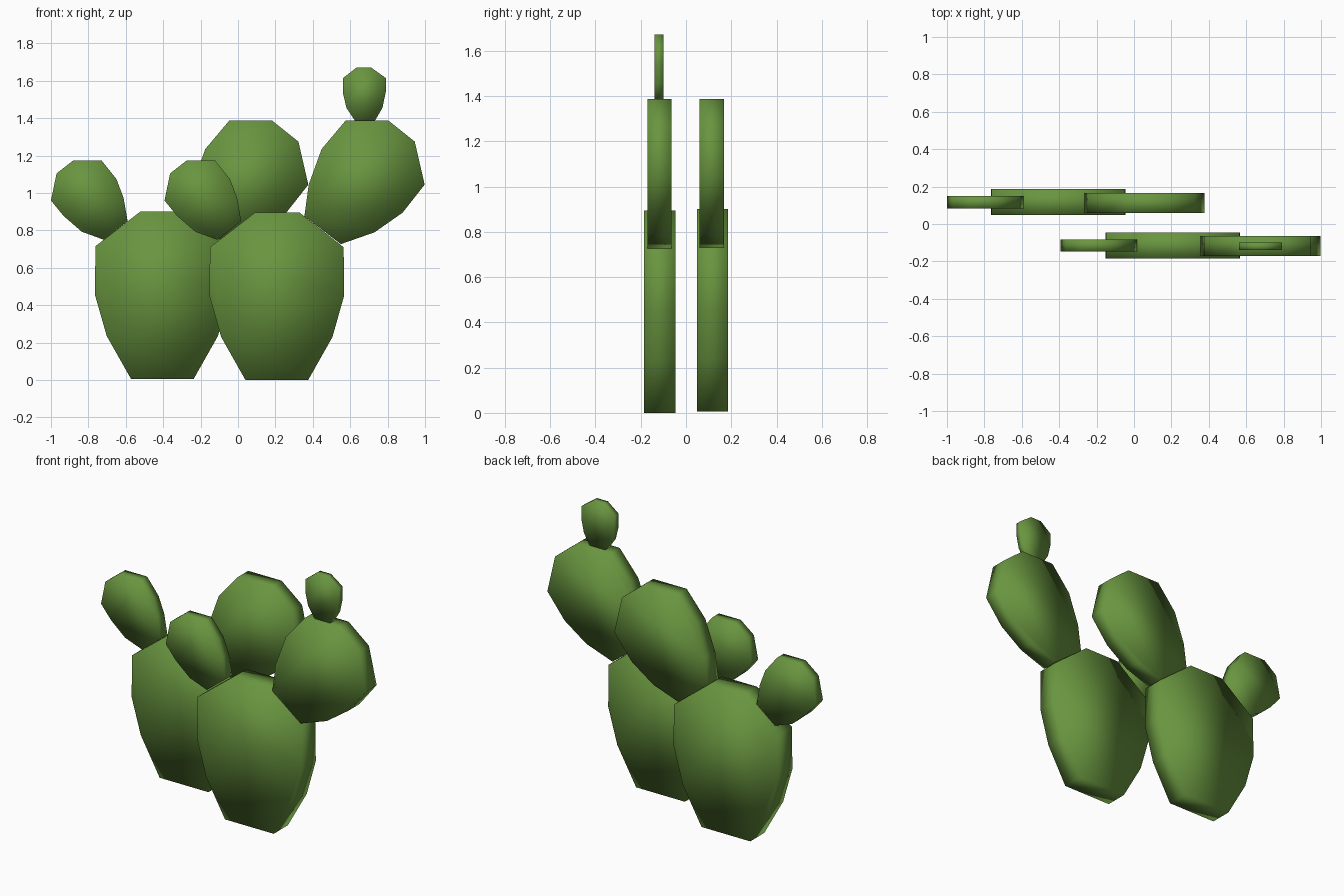
import bpy, bmesh

green = bpy.data.materials.new("cactus green")
green.diffuse_color = (0.14, 0.30, 0.05, 1)

# Outlines in the front plane (x, z)
big = [(0.04, 0), (0.375, 0), (0.505, 0.23), (0.567, 0.45), (0.565, 0.71),
       (0.33, 0.895), (0.09, 0.895), (-0.15, 0.71), (-0.153, 0.45), (-0.09, 0.23)]
medium = [(0.575, 1.387), (0.805, 1.387), (0.945, 1.275), (0.998, 1.045), (0.88, 0.895),
          (0.73, 0.79), (0.55, 0.727), (0.355, 0.876), (0.378, 1.045), (0.447, 1.235)]
small = [(-0.88, 1.175), (-0.73, 1.175), (-0.65, 1.075), (-0.612, 0.975), (-0.59, 0.85),
         (-0.717, 0.75), (-0.835, 0.793), (-0.932, 0.877), (-1.0, 0.96), (-0.97, 1.105)]
bud = [(0.635, 1.672), (0.71, 1.672), (0.79, 1.615), (0.79, 1.54), (0.772, 1.455),
       (0.73, 1.383), (0.628, 1.383), (0.58, 1.455), (0.562, 1.53), (0.562, 1.615)]


def pad(name, outline, y0, y1, dx=0, dz=0):
    """Flat ten-sided cactus pad, extruded along y with soft shading."""
    bm = bmesh.new()
    front = [bm.verts.new((x + dx, y0, z + dz)) for x, z in outline]
    back = [bm.verts.new((x + dx, y1, z + dz)) for x, z in outline]
    bm.faces.new(front)
    bm.faces.new(back[::-1])
    n = len(outline)
    for i in range(n):
        j = (i + 1) % n
        bm.faces.new((front[i], back[i], back[j], front[j]))
    bmesh.ops.recalc_face_normals(bm, faces=bm.faces)
    for f in bm.faces:
        f.smooth = True
    mesh = bpy.data.meshes.new(name)
    bm.to_mesh(mesh)
    bm.free()
    mesh.materials.append(green)
    bpy.context.collection.objects.link(bpy.data.objects.new(name, mesh))


# Front plant
pad("front_main_pad", big, -0.185, -0.046)
pad("front_upper_pad", medium, -0.17, -0.064)
pad("front_small_pad", small, -0.148, -0.082, dx=0.607)
pad("front_top_bud", bud, -0.14, -0.10)

# Back plant
pad("back_main_pad", big, 0.048, 0.186, dx=-0.612, dz=0.006)
pad("back_upper_pad", medium, 0.06, 0.167, dx=-0.622)
pad("back_small_pad", small, 0.083, 0.15)
